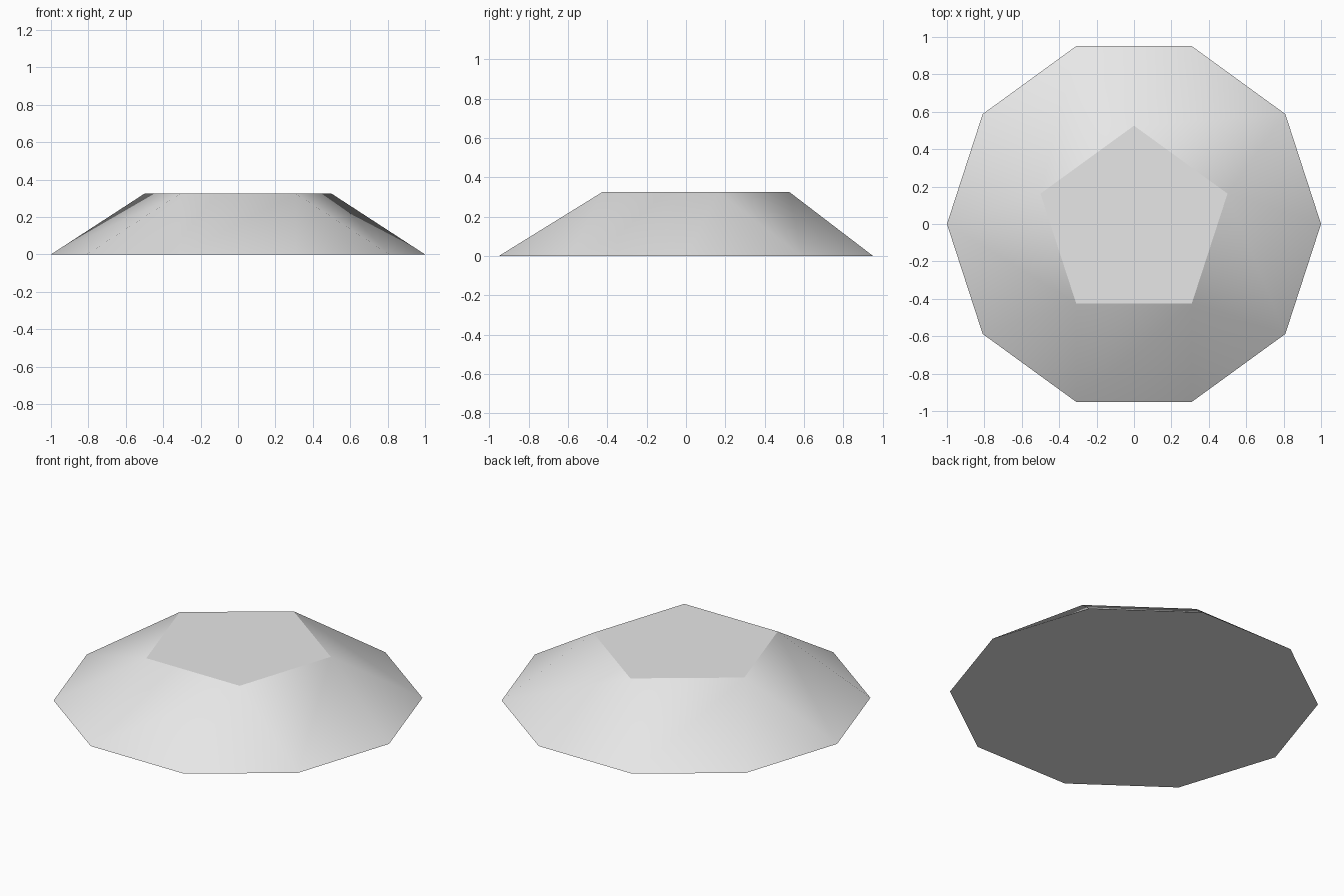
import bpy
import bmesh
from math import cos, sin, pi, radians

if "Cube" in bpy.data.objects:
    bpy.data.objects.remove(bpy.data.objects["Cube"], do_unlink=True)

SIDES = 5
BASE_RADIUS = 1.0
EDGE = 2 * BASE_RADIUS * sin(pi / (2 * SIDES))     # every edge has this length
TOP_RADIUS = EDGE / (2 * sin(pi / SIDES))
HEIGHT = 0.325


def ring(bm, count, radius, z, start):
    """Vertices of a regular polygon, counter-clockwise."""
    angles = [start + 2 * pi * i / count for i in range(count)]
    return [bm.verts.new((radius * cos(a), radius * sin(a), z)) for a in angles]


# Plain grey surface
grey = bpy.data.materials.new("light_grey")
grey.use_nodes = True
grey.diffuse_color = (0.8, 0.8, 0.8, 1)
grey.node_tree.nodes["Principled BSDF"].inputs["Base Color"].default_value = grey.diffuse_color

# Ten-sided base and five-sided top, joined by alternating triangles and squares
bm = bmesh.new()
base = ring(bm, 2 * SIDES, BASE_RADIUS, 0, 0)
top = ring(bm, SIDES, TOP_RADIUS, HEIGHT, pi / (2 * SIDES))
bm.faces.new(top)
bm.faces.new(base[::-1])
for k in range(SIDES):
    left, right = base[2 * k], base[2 * k + 1]
    following = base[(2 * k + 2) % len(base)]
    bm.faces.new((left, right, top[k]))
    bm.faces.new((right, following, top[(k + 1) % SIDES], top[k]))

mesh = bpy.data.meshes.new("pentagonal_cupola")
bm.to_mesh(mesh)
bm.free()
mesh.materials.append(grey)
cupola = bpy.data.objects.new("pentagonal_cupola", mesh)
bpy.context.collection.objects.link(cupola)

# Soft slopes, with crisp top and base rims
bpy.ops.object.select_all(action="DESELECT")
cupola.select_set(True)
bpy.context.view_layer.objects.active = cupola
bpy.ops.object.shade_smooth_by_angle(angle=radians(30))
